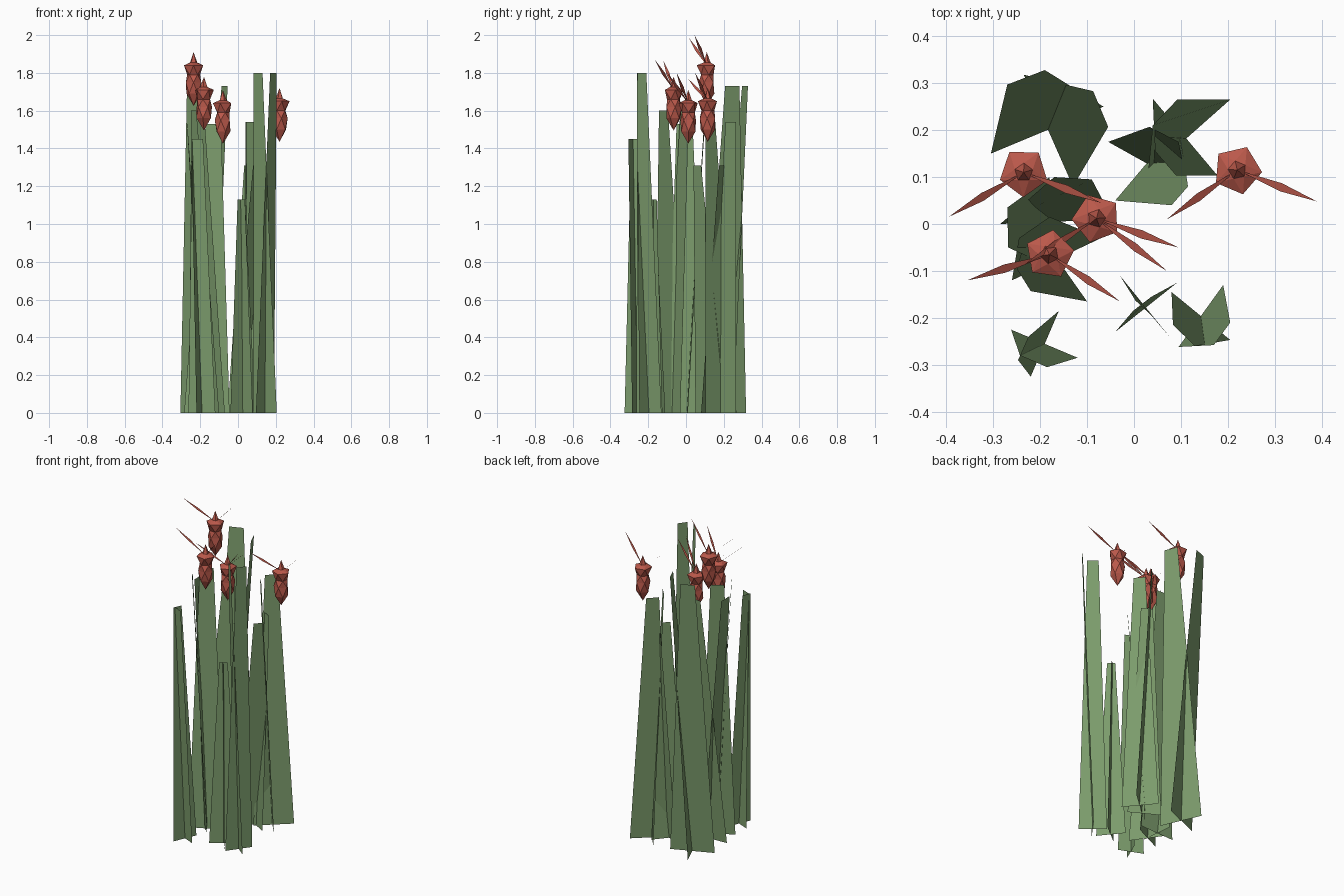
import bpy, bmesh, math
from mathutils import Vector

if "Cube" in bpy.data.objects:
    bpy.data.objects.remove(bpy.data.objects["Cube"])


def material(name, color):
    m = bpy.data.materials.new(name)
    m.diffuse_color = (*color, 1)
    m.use_nodes = True
    m.node_tree.nodes["Principled BSDF"].inputs["Base Color"].default_value = m.diffuse_color
    return m


GREEN = material("leaf_green", (0.2, 0.33, 0.15))
RED = material("flower_red", (0.5, 0.1, 0.07))


def finish(bm, name, mat):
    me = bpy.data.meshes.new(name)
    bm.to_mesh(me)
    bm.free()
    me.materials.append(mat)
    ob = bpy.data.objects.new(name, me)
    bpy.context.collection.objects.link(ob)


def face(bm, pts):
    bm.faces.new([bm.verts.new(p) for p in pts])


# Reed tufts: height, then two crossed blades (base x1,y1,x2,y2, top x1,y1,x2,y2)
tufts = [
    (1.80, (.08, -.145, .205, -.247, .083, -.215, .13, -.26),
           (.19, -.13, .095, -.262, .205, -.21, .17, -.258)),
    (1.45, (-.262, -.225, -.12, -.285, -.243, -.28, -.185, -.305),
           (-.16, -.185, -.22, -.325, -.225, -.24, -.247, -.29)),
    (1.13, (-.03, -.11, .078, -.243, .003, -.163, .037, -.195),
           (-.04, -.23, .092, -.125, -.002, -.185, .037, -.155)),
    (1.54, (.205, .265, .03, .11, .092, .265, .04, .21),
           (.178, .103, .04, .267, .09, .103, .045, .155)),
    (1.31, (-.055, .175, .115, .08, .033, .207, .095, .175),
           (-.04, .05, .095, .21, .08, .04, .115, .08)),
    (1.73, (-.305, .15, -.065, .25, -.27, .297, -.19, .328),
           (-.13, .08, -.235, .318, -.055, .207, -.087, .283)),
    (1.60, (-.10, -.165, -.22, .005, -.22, -.143, -.25, -.095),
           (-.26, -.12, -.07, -.03, -.245, -.03, -.18, .015)),
    (1.53, (-.285, 0, -.045, .01, -.17, .10, -.09, .095),
           (-.16, -.10, -.18, .10, -.268, -.05, -.27, .035)),
]
for i, (h, *blades) in enumerate(tufts):
    bm = bmesh.new()
    for a in blades:
        face(bm, [(a[0], a[1], 0), (a[2], a[3], 0), (a[6], a[7], h), (a[4], a[5], h)])
    finish(bm, f"reed_tuft_{i + 1}", GREEN)


# Faceted flower head: twisted rings (radius, height) between two points
def flower_head(name, c, turn):
    rings = [(.04, -.15), (.043, -.09), (.036, -.05), (.053, 0), (.02, .015)]
    n = 5
    bm = bmesh.new()
    loops = []
    for k, (r, z) in enumerate(rings):
        loops.append([bm.verts.new(c + Vector((r * math.cos(t), r * math.sin(t), z)))
                      for t in (turn + (j + k / 2) * math.tau / n for j in range(n))])
    for lo, up in zip(loops, loops[1:]):
        for j in range(n):
            q = (j + 1) % n
            bm.faces.new((lo[j], lo[q], up[j]))
            bm.faces.new((lo[q], up[q], up[j]))
    bottom = bm.verts.new(c + Vector((0, 0, -.215)))
    top = bm.verts.new(c + Vector((0, 0, .07)))
    for j in range(n):
        q = (j + 1) % n
        bm.faces.new((loops[0][q], loops[0][j], bottom))
        bm.faces.new((loops[-1][j], loops[-1][q], top))
    finish(bm, name, RED)


# Thin diamond petals reaching up and out
def petals(name, c, ends):
    bm = bmesh.new()
    for e in ends:
        d = Vector(e)
        u = d.normalized()
        w = Vector((0, 1, 0)) - u * u.y
        w = w.normalized() * .009
        mid = c + d * .55
        face(bm, [c, mid + w, c + d, mid - w])
    finish(bm, name, RED)


flowers = [
    ((-.235, .11, 1.84), [(-.16, -.095, .145), (.165, -.065, .16)]),
    ((-.18, -.065, 1.71), [(-.175, -.055, .155), (.15, -.10, .16)]),
    ((-.08, .012, 1.64), [(-.155, -.10, .145), (.175, -.062, .16), (.15, -.112, .16)]),
    ((.22, .115, 1.65), [(-.15, -.105, .12), (.17, -.067, .15)]),
]
for i, (c, ends) in enumerate(flowers):
    c = Vector(c)
    flower_head(f"flower_head_{i + 1}", c, .3 + i * .5)
    petals(f"flower_petals_{i + 1}", c, ends)
